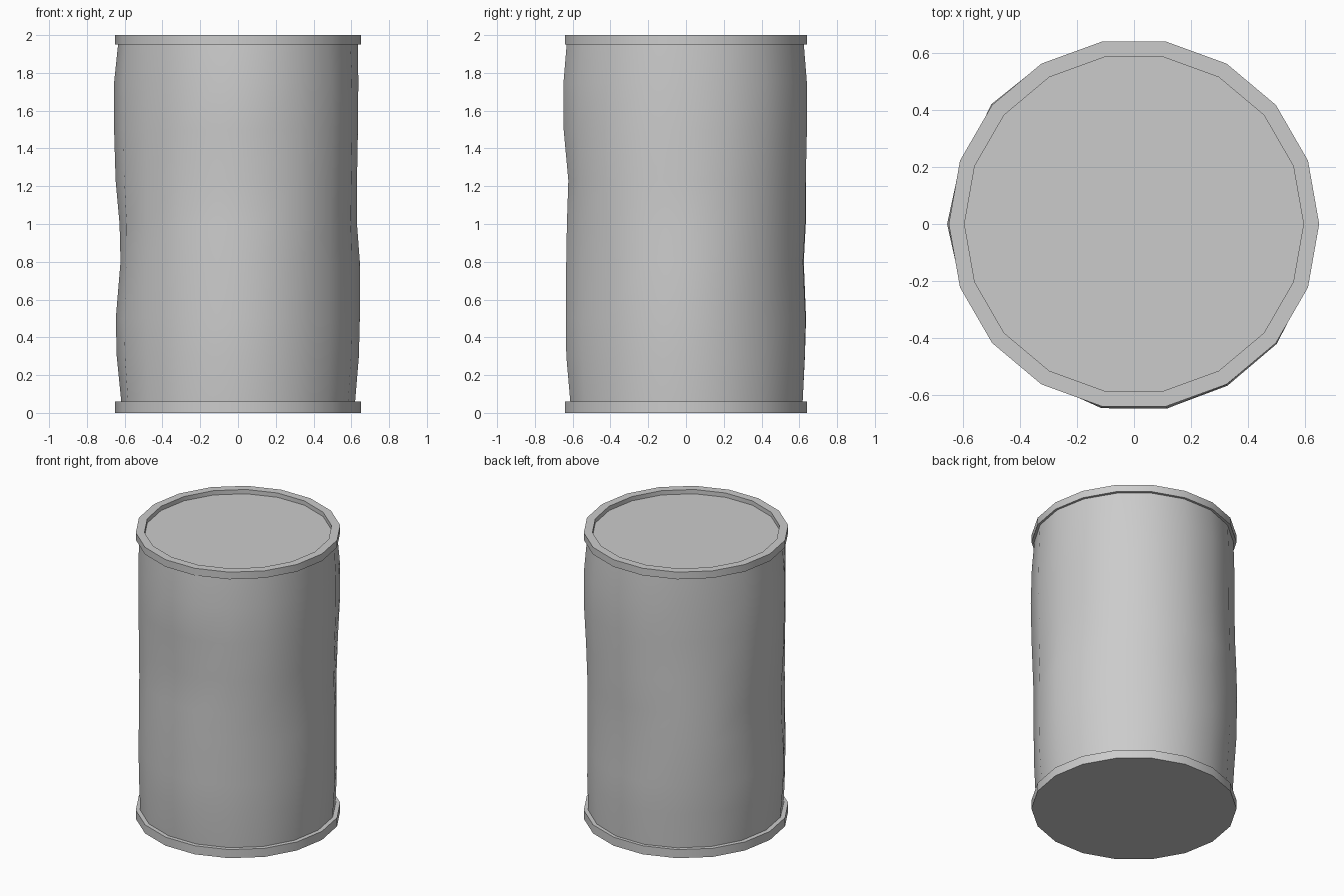
import bpy, bmesh, math

if "Cube" in bpy.data.objects:
    bpy.data.objects.remove(bpy.data.objects["Cube"])

SIDES = 18


def lathe(name, rings, cap_start=False, cap_end=False):
    """Skin a list of (radius function, z) rings and optionally cap the ends."""
    bm = bmesh.new()
    loops = []
    for radius, z in rings:
        loop = []
        for i in range(SIDES):
            a = math.tau * i / SIDES
            r = radius(a)
            loop.append(bm.verts.new((r * math.cos(a), r * math.sin(a), z)))
        loops.append(loop)
    for lo, hi in zip(loops, loops[1:]):
        for i in range(SIDES):
            j = (i + 1) % SIDES
            bm.faces.new((lo[i], lo[j], hi[j], hi[i]))
    if cap_start:
        bm.faces.new(loops[0][::-1])
    if cap_end:
        bm.faces.new(loops[-1])
    mesh = bpy.data.meshes.new(name)
    bm.to_mesh(mesh)
    bm.free()
    ob = bpy.data.objects.new(name, mesh)
    bpy.context.collection.objects.link(ob)
    bpy.ops.object.select_all(action='DESELECT')
    ob.select_set(True)
    bpy.context.view_layer.objects.active = ob
    bpy.ops.object.shade_smooth_by_angle(angle=math.radians(30))
    return ob


def const(r):
    return lambda a: r


def dented(radii):
    """Blend eight radii (every 45 degrees) smoothly round the drum."""
    def radius(a):
        t = a / math.tau * 8
        k = int(t)
        f = t - k
        f = f * f * (3 - 2 * f)
        return (radii[k % 8] * (1 - f) + radii[(k + 1) % 8] * f) / 1000
    return radius


# Dented wall: z, then radius in thousandths at +x, +x+y, +y, -x+y, -x, -x-y, -y, +x-y
WALL = [
    (0.06, 620, 622, 628, 622, 618, 622, 622, 622),
    (0.30, 640, 628, 640, 635, 642, 630, 645, 632),
    (0.50, 645, 625, 645, 648, 647, 632, 648, 635),
    (0.80, 645, 625, 630, 655, 622, 630, 645, 635),
    (1.00, 630, 628, 643, 650, 627, 628, 640, 642),
    (1.23, 630, 636, 645, 640, 648, 630, 630, 650),
    (1.50, 635, 650, 650, 635, 656, 632, 658, 655),
    (1.75, 637, 648, 650, 635, 656, 632, 660, 648),
    (1.95, 635, 630, 634, 630, 635, 630, 643, 632),
]
lathe("drum_wall", [(dented(row[1:]), row[0]) for row in WALL])

# Bottom rim with the flat base
lathe("bottom_rim", [(const(0.65), 0), (const(0.65), 0.06), (const(0.615), 0.06)],
      cap_start=True)

# Top rim with the recessed lid
lathe("top_rim_and_lid", [(const(0.62), 1.95), (const(0.65), 1.95), (const(0.65), 2.0),
                          (const(0.595), 2.0), (const(0.595), 1.97)], cap_end=True)
